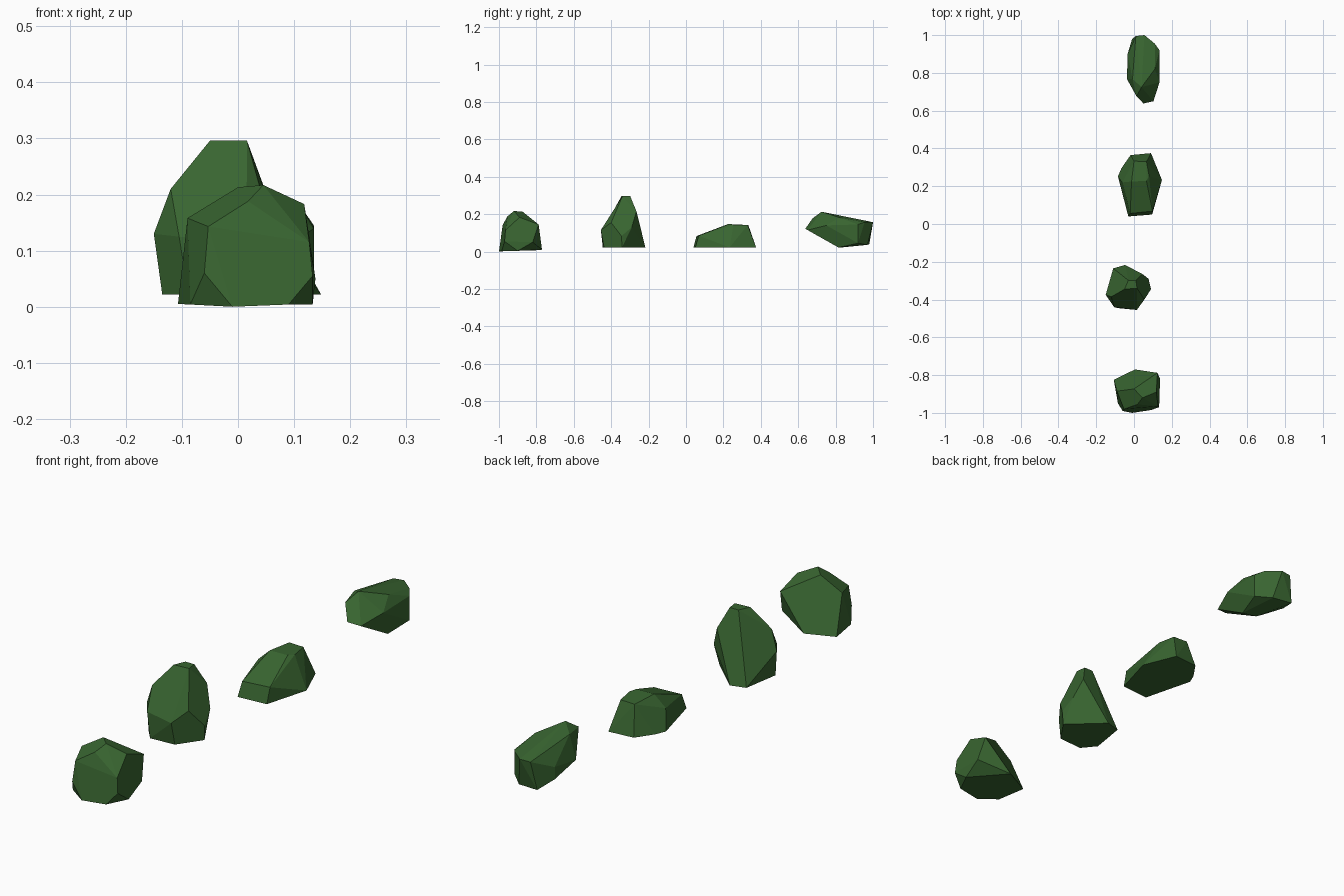
import bpy, bmesh, math

green = bpy.data.materials.new("dark_green_stone")
green.diffuse_color = (0.04, 0.13, 0.03, 1)


def rock(name, corners):
    """Faceted stone: convex hull of its corners with near-flat triangles merged."""
    bm = bmesh.new()
    for c in corners:
        bm.verts.new(c)
    res = bmesh.ops.convex_hull(bm, input=bm.verts[:])
    junk = {g for k in ("geom_interior", "geom_unused") for g in res[k]
            if isinstance(g, bmesh.types.BMVert) and g.is_valid}
    if junk:
        bmesh.ops.delete(bm, geom=list(junk), context='VERTS')
    bmesh.ops.dissolve_limit(bm, angle_limit=math.radians(9),
                             verts=bm.verts[:], edges=bm.edges[:])
    bmesh.ops.recalc_face_normals(bm, faces=bm.faces[:])
    me = bpy.data.meshes.new(name)
    bm.to_mesh(me)
    bm.free()
    me.materials.append(green)
    ob = bpy.data.objects.new(name, me)
    bpy.context.collection.objects.link(ob)
    return ob


# front blocky stone
rock("block_rock", [
    (-.053, -.98, .143), (.018, -.955, .188), (.127, -.965, .115), (.133, -.97, .055),
    (.09, -.985, .004), (-.01, -1, 0), (-.06, -.99, .06),
    (-.09, -.885, .158), (0, -.873, .213), (.045, -.92, .217), (.118, -.89, .183),
    (.124, -.788, .145), (-.107, -.825, .005), (.005, -.77, .01),
    (.138, -.82, .05), (.133, -.9, .004), (-.085, -.95, .004)])

# tall pointed stone
B = .022
rock("tall_rock", [
    (-.05, -.345, .296), (.016, -.34, .296), (.01, -.298, .296), (-.03, -.298, .296),
    (-.12, -.385, .21), (-.15, -.375, .13), (-.105, -.44, .125), (.015, -.455, .115),
    (.055, -.40, .155), (.045, -.265, .215), (.077, -.29, .13), (.09, -.345, .083),
    (-.11, -.235, B), (-.047, -.217, B), (.087, -.342, B),
    (.02, -.438, B), (-.088, -.445, B), (-.135, -.388, B)])

# low sloping stone
rock("low_rock", [
    (0, .333, .142), (.066, .33, .142), (.08, .254, .143), (.066, .228, .147),
    (-.013, .225, .147), (-.02, .056, .083), (.098, .068, .085), (-.062, .22, .1),
    (-.03, .04, B), (.096, .05, B), (.148, .233, B), (.108, .32, B),
    (.09, .375, B), (-.018, .365, B), (-.066, .296, B), (-.085, .252, B)])

# long back stone
rock("long_rock", [
    (.04, .725, .213), (-.008, .767, .187), (.013, .677, .178), (.05, .638, .122),
    (.103, .65, .115), (.135, .75, .14), (.11, .82, .182), (.11, .955, .157),
    (.135, .92, .145), (.055, 1, .157), (.01, .995, .155), (-.013, .9, .155),
    (.135, .92, .045), (.11, .815, B), (.05, .83, B), (.08, .97, .036),
    (-.01, .98, .04), (-.037, .767, .09), (-.034, .9, .06), (-.034, .9, .11)])
